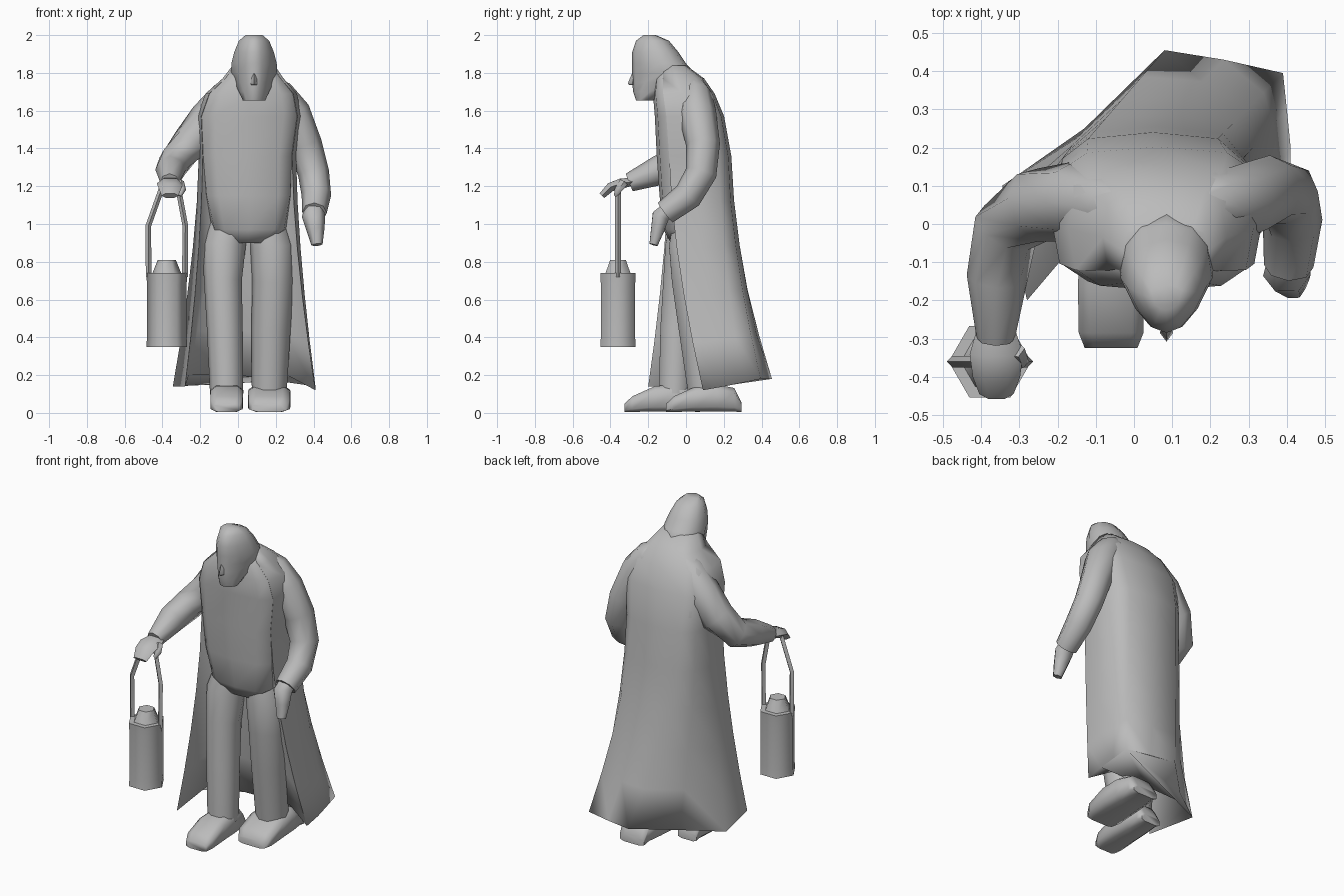
import bpy, bmesh
from math import sin, cos, pi, copysign, radians
from mathutils import Vector

default_cube = bpy.data.objects.get("Cube")
if default_cube:
    bpy.data.objects.remove(default_cube, do_unlink=True)

grey = bpy.data.materials.new("plain grey")
grey.use_nodes = True
COLOUR = (.5, .5, .5, 1)
grey.diffuse_color = COLOUR
grey.node_tree.nodes["Principled BSDF"].inputs["Base Color"].default_value = COLOUR


def power(value, exponent):
    return copysign(abs(value) ** exponent, value)


def ring(centre, side, depth, sides=12, squareness=.85, taper=0, start=0):
    """Closed cross-section spanned by two half-axis vectors."""
    points = []
    for i in range(sides):
        angle = start + 2 * pi * i / sides
        across, along = power(cos(angle), squareness), power(sin(angle), squareness)
        across *= 1 - taper * max(0, -along)
        points.append(Vector(centre) + Vector(side) * across + Vector(depth) * along)
    return points


def slab(cx, z, front, back, half_width, **options):
    """Horizontal cross-section between a front and a back limit."""
    return ring((cx, (front + back) / 2, z), (half_width, 0, 0),
                (0, (back - front) / 2, 0), **options)


def loft(name, rows, angle=70):
    """Skin a list of equal-length closed rows and cap both ends."""
    bm = bmesh.new()
    grid = [[bm.verts.new(p) for p in row] for row in rows]
    count = len(grid[0])
    for low, high in zip(grid, grid[1:]):
        for i in range(count):
            j = (i + 1) % count
            bm.faces.new((low[i], low[j], high[j], high[i]))
    bm.faces.new(grid[0])
    bm.faces.new(grid[-1])
    bmesh.ops.recalc_face_normals(bm, faces=bm.faces)
    mesh = bpy.data.meshes.new(name)
    bm.to_mesh(mesh)
    bm.free()
    mesh.materials.append(grey)
    obj = bpy.data.objects.new(name, mesh)
    bpy.context.collection.objects.link(obj)
    bpy.ops.object.select_all(action='DESELECT')
    bpy.context.view_layer.objects.active = obj
    obj.select_set(True)
    bpy.ops.object.shade_smooth_by_angle(angle=radians(angle))


def tube(name, path, sides=8, flatten=1, angle=70):
    """Limb along a path of (x, y, z, radius)."""
    centres = [Vector(p[:3]) for p in path]
    rows = []
    for i, (centre, point) in enumerate(zip(centres, path)):
        ahead = centres[min(i + 1, len(path) - 1)]
        behind = centres[max(i - 1, 0)]
        tangent = (ahead - behind).normalized()
        side = Vector((1, 0, 0))
        side = (side - tangent * side.dot(tangent)).normalized()
        depth = tangent.cross(side)
        rows.append(ring(centre, side * point[3], depth * point[3] * flatten,
                         sides, squareness=1))
    loft(name, rows, angle=angle)


# Torso: centre x, height, front, back, half width
torso_sections = [
    (.055, .9, -.08, .1, .1), (.06, .97, -.12, .16, .2),
    (.055, 1.15, -.14, .21, .24), (.05, 1.36, -.155, .238, .255),
    (.06, 1.57, -.165, .2, .275), (.07, 1.69, -.175, .15, .24),
    (.08, 1.77, -.165, .095, .16), (.083, 1.84, -.14, 0, .11),
]
torso_rings = [slab(*s, squareness=.6) for s in torso_sections]
loft("torso", torso_rings)

# Coat: wraps the back of the torso, then flares to an uneven hem;
# its lining closes it behind the legs
hem = [(.41, .09, .12), (.41, .2, .14), (.4, .3, .16), (.39, .395, .18),
       (.235, .43, .18), (.08, .455, .18), (-.13, .25, .15),
       (-.345, .1, .14), (-.28, -.2, .14)]
lining_hem = [(-.26, .11, .2), (0, .12, .2), (.26, .13, .2)]
lining_top = [(-.16, -.02), (.05, -.02), (.26, -.02)]


def coat_ring(points, grow):
    """Back half of a torso ring, slightly enlarged, plus the lining points."""
    middle = sum(points, Vector()) / len(points)
    outer = [middle + (points[i % 12] - middle) * grow for i in range(-1, 8)]
    inset = points[0].x - middle.x
    return outer + [Vector((middle.x + (x - .05) * inset * 3, middle.y - .06, middle.z))
                    for x, y in lining_top]


waist = coat_ring(torso_rings[3], 1.01)
coat_rows = [coat_ring(r, 1.01) for r in torso_rings[:3:-1]]
for step in range(6):
    t = step / 5
    row = []
    for top, bottom in zip(waist, hem + lining_hem):
        point = top.lerp(Vector(bottom), t ** 1.6)
        point.z = top.z + (bottom[2] - top.z) * t
        row.append(point)
    coat_rows.append(row)
loft("coat", coat_rows, angle=100)

# Head with a narrow face
head_sections = [
    (1.655, -.265, -.17, .06), (1.7, -.28, -.1, .08),
    (1.75, -.285, .02, .105), (1.8, -.285, .045, .122),
    (1.85, -.285, 0, .12), (1.91, -.285, -.04, .105),
    (1.97, -.265, -.09, .08), (2.0, -.225, -.16, .045),
]
loft("head", [slab(.085, *s, taper=.42) for s in head_sections])
loft("nose", [slab(.085, z, tip, -.26, w, sides=4, squareness=1)
              for z, tip, w in [(1.735, -.3, .015), (1.745, -.308, .018), (1.8, -.285, .01)]])

# Arms, rising into sloped shoulders
tube("left_arm", [(.15, .04, 1.75, .05), (.21, .05, 1.69, .085), (.285, .06, 1.585, .1),
                  (.355, .09, 1.42, .09), (.4, .08, 1.27, .083),
                  (.415, .01, 1.15, .078), (.405, -.11, 1.06, .065)])
tube("left_hand", [(.405, -.09, 1.08, .055), (.4, -.135, 1.04, .062),
                   (.41, -.15, .97, .048), (.418, -.172, .89, .03)], sides=6, flatten=.85)
tube("right_arm", [(0, .04, 1.74, .05), (-.06, .05, 1.68, .085), (-.15, .06, 1.56, .105),
                   (-.25, .05, 1.43, .1), (-.335, -.01, 1.33, .088),
                   (-.358, -.14, 1.285, .08), (-.362, -.3, 1.22, .05)])
tube("right_hand", [(-.362, -.27, 1.225, .048), (-.36, -.34, 1.215, .07),
                    (-.36, -.4, 1.195, .062), (-.36, -.445, 1.15, .045)], sides=6, flatten=.45)
tube("right_thumb", [(-.31, -.33, 1.22, .025), (-.295, -.36, 1.18, .02),
                     (-.31, -.37, 1.15, .012)], sides=5)

# Legs
tube("right_leg", [(-.045, .02, 1.02, .1), (-.075, 0, .88, .115), (-.08, -.025, .7, .1),
                   (-.07, -.045, .45, .095), (-.06, -.06, .1, .088)], sides=10)
tube("left_leg", [(.15, .03, 1.02, .1), (.18, .02, .88, .115), (.185, .03, .7, .11),
                  (.175, .06, .45, .104), (.165, .1, .1, .092)], sides=10)

# Shoes: distance from toe, half width, top height
shoe_sections = [(0, .065, .045), (.04, .08, .085), (.16, .082, .14),
                 (.27, .078, .15), (.36, .066, .13), (.4, .06, .05)]
for name, cx, toe, widen in [("right_shoe", -.06, -.325, 1.1), ("left_shoe", .165, -.105, 1.42)]:
    loft(name, [ring((cx, toe + y, .004 + top / 2), (w * widen, 0, 0), (0, 0, top / 2),
                     sides=8, squareness=.5, start=pi / 8) for y, w, top in shoe_sections])

# Lantern: six-sided body, cap and a bent handle
LX, LY = -.377, -.36


def hexagon(z, radius):
    return ring((LX, LY, z), (radius, 0, 0), (0, radius, 0), sides=6, squareness=1)


loft("lantern_body", [hexagon(z, r) for z, r in
                      [(.35, .108), (.4, .105), (.68, .105), (.74, .108)]], angle=80)
loft("lantern_cap", [hexagon(z, r) for z, r in [(.735, .078), (.81, .048)]])
for name, side, top_x in [("handle_right_bar", -1, -.4), ("handle_left_bar", 1, -.318)]:
    tube(name, [(LX + side * .096, LY, .72, .015), (LX + side * .098, LY, .99, .015),
                (top_x, LY, 1.2, .015)], sides=4, angle=40)
loft("handle_grip", [ring((x, LY, 1.19), (0, .013, 0), (0, 0, .013), sides=4, squareness=1)
                     for x in (-.41, -.31)])
